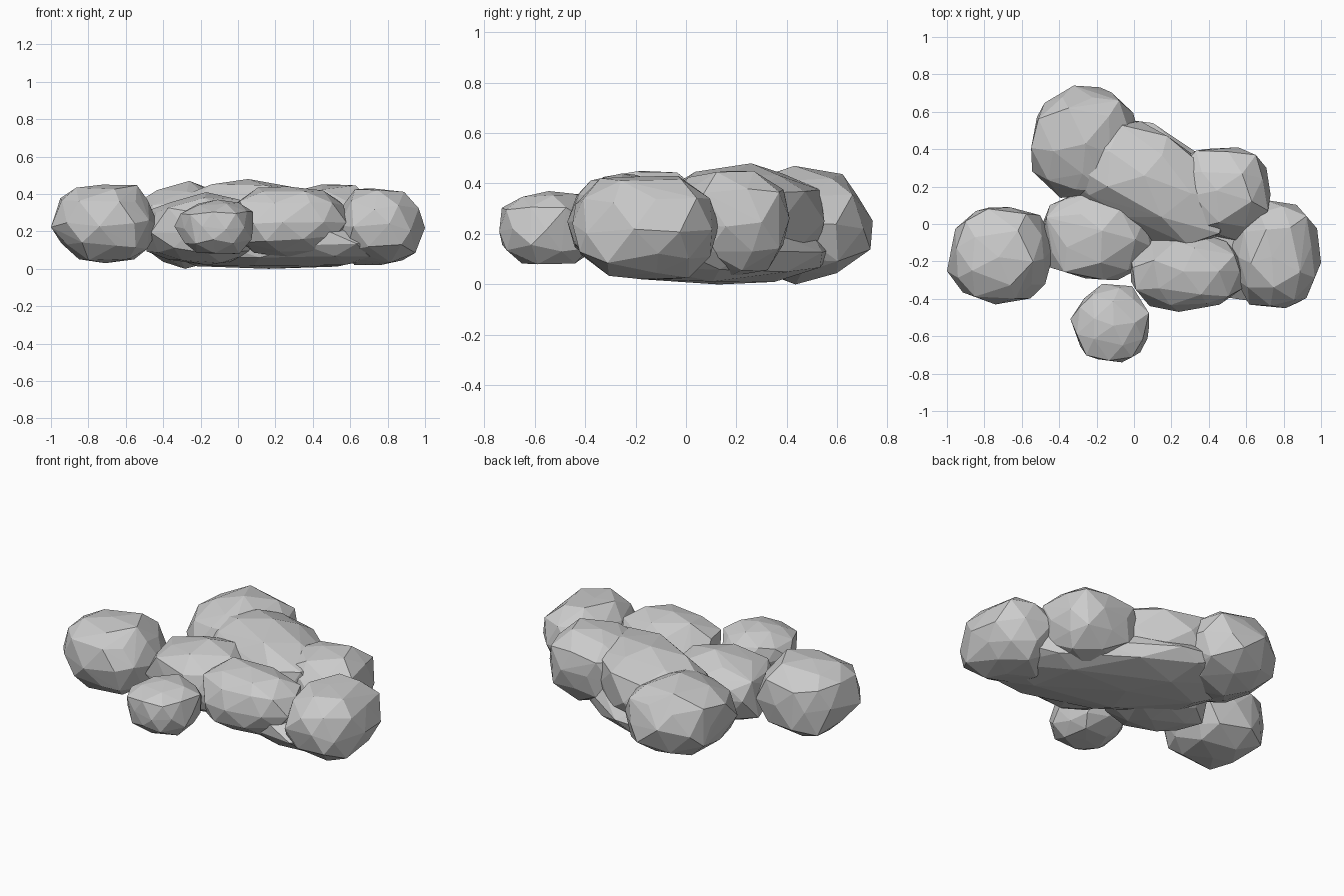
import bpy, bmesh, math, random
from mathutils import Matrix, Vector

random.seed(4)
if "Cube" in bpy.data.objects:
    bpy.data.objects.remove(bpy.data.objects["Cube"])

grey = bpy.data.materials.new("soft grey")
grey.use_nodes = True
colour = (0.6, 0.6, 0.6, 1)
grey.diffuse_color = colour
grey.node_tree.nodes["Principled BSDF"].inputs["Base Color"].default_value = colour


def ball_points():
    """Scattered points of an irregular, slightly boxy ball."""
    ball = bmesh.new()
    bmesh.ops.create_icosphere(ball, subdivisions=2, radius=1)
    spin = Matrix.Rotation(random.uniform(0, math.pi), 3, 'Z')
    points = [Vector(math.copysign(abs(c) ** 0.9, c) + random.uniform(-0.09, 0.09)
                     for c in spin @ v.co) for v in ball.verts]
    ball.free()
    return points


def puff(name, centre, radii, low, high, turn=0):
    """Convex faceted ball filling the given plan and height range."""
    points = ball_points()
    lows = [min(p[i] for p in points) for i in range(3)]
    highs = [max(p[i] for p in points) for i in range(3)]
    half = (*radii, (high - low) / 2)
    place = (Matrix.Translation((*centre, (low + high) / 2))
             @ Matrix.Rotation(math.radians(turn), 4, 'Z'))
    bm = bmesh.new()
    for p in points:
        fitted = Vector(half[i] * (2 * (p[i] - lows[i]) / (highs[i] - lows[i]) - 1)
                        for i in range(3))
        bm.verts.new(place @ fitted)
    bmesh.ops.convex_hull(bm, input=bm.verts)
    bmesh.ops.delete(bm, geom=[v for v in bm.verts if not v.link_faces], context='VERTS')
    bmesh.ops.recalc_face_normals(bm, faces=bm.faces)
    mesh = bpy.data.meshes.new(name)
    bm.to_mesh(mesh)
    bm.free()
    mesh.materials.append(grey)
    obj = bpy.data.objects.new(name, mesh)
    bpy.context.collection.objects.link(obj)
    return obj


# Tall back puff that the others are fused to
cloud = puff("cloud", (-.25, .44), (.3, .3), 0, .47)

puffs = [
    puff("middle_puff", (.08, .22), (.48, .28), .02, .48, turn=-25),
    puff("centre_puff", (-.19, -.05), (.3, .25), .02, .41),
    puff("back_left_puff", (.47, .16), (.26, .25), .03, .45),
    puff("left_puff", (.76, -.16), (.24, .29), .02, .43),
    puff("front_left_puff", (.28, -.25), (.3, .22), .06, .44),
    puff("right_puff", (-.71, -.17), (.29, .26), .03, .45),
    puff("front_puff", (-.13, -.53), (.21, .21), .08, .37),
    # Shallow belly closing the underside
    puff("underside", (.2, .1), (.74, .32), 0, .27, turn=-32),
]

# Fuse the puffs into one faceted shell
for part in puffs:
    union = cloud.modifiers.new(part.name, 'BOOLEAN')
    union.operation = 'UNION'
    union.solver = 'EXACT'
    union.object = part
graph = bpy.context.evaluated_depsgraph_get()
fused = bpy.data.meshes.new_from_object(cloud.evaluated_get(graph))
cloud.modifiers.clear()
cloud.data = fused
for part in puffs:
    bpy.data.objects.remove(part)
